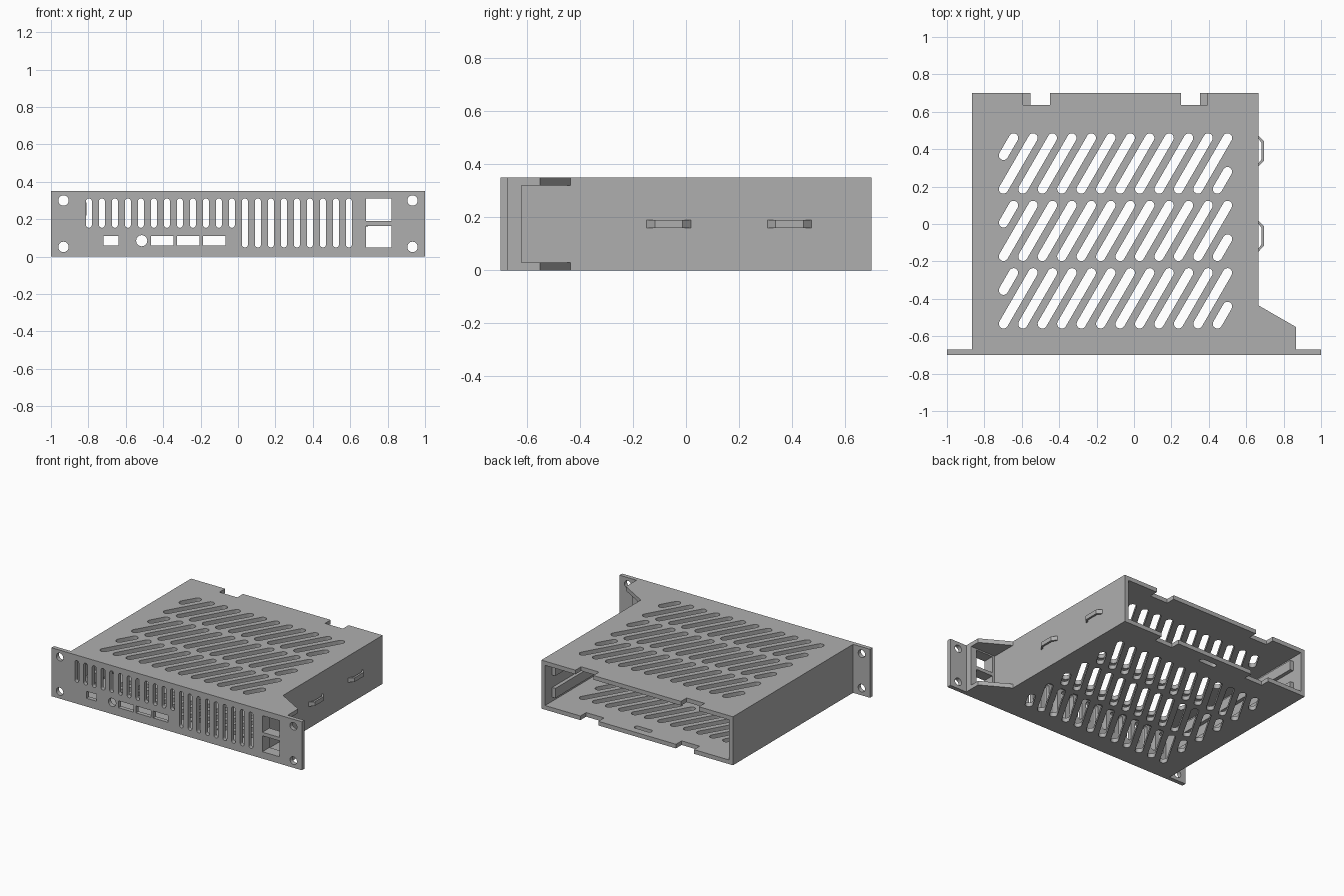
import bpy, bmesh, math
from mathutils import Vector, Matrix

cube = bpy.data.objects.get("Cube")
if cube:
    bpy.data.objects.remove(cube, do_unlink=True)

grey = bpy.data.materials.new("light grey")
grey.use_nodes = True
COLOUR = (0.43, 0.43, 0.43, 1)
grey.diffuse_color = COLOUR
grey.node_tree.nodes["Principled BSDF"].inputs["Base Color"].default_value = COLOUR

T = 0.03                      # sheet thickness
LEFT, RIGHT = 0.665, -0.865   # outer faces of the side walls
BACK, FRONT, H = 0.7, -0.7, 0.35
MID = (LEFT + RIGHT) / 2


def rect(x0, x1, y0, y1):
    return [(x0, y0), (x1, y0), (x1, y1), (x0, y1)]


def slot(a, b, r, n=8):
    """Round-ended slot between two centres; a circle when they coincide."""
    a, b = Vector(a), Vector(b)
    d = b - a
    ang = math.atan2(d.y, d.x)
    pts = []
    for c, start in ((b, ang - math.pi / 2), (a, ang + math.pi / 2)):
        for i in range(n + 1 if d.length else n):
            t = start + math.pi * i / n
            pts.append((c.x + r * math.cos(t), c.y + r * math.sin(t)))
    return pts


def plate(name, outlines, thick, matrix):
    """Sheet cut from one outer outline and any number of holes."""
    curve = bpy.data.curves.new(name, 'CURVE')
    curve.dimensions, curve.fill_mode = '2D', 'BOTH'
    curve.extrude = thick / 2
    for pts in outlines:
        s = curve.splines.new('POLY')
        s.points.add(len(pts) - 1)
        for p, (x, y) in zip(s.points, pts):
            p.co = (x, y, 0, 1)
        s.use_cyclic_u = True
    temp = bpy.data.objects.new(name + "_outline", curve)
    bpy.context.collection.objects.link(temp)
    deps = bpy.context.evaluated_depsgraph_get()
    mesh = bpy.data.meshes.new_from_object(temp.evaluated_get(deps))
    bpy.data.objects.remove(temp, do_unlink=True)
    bpy.data.curves.remove(curve)
    finish(name, mesh, matrix)


def finish(name, mesh, matrix):
    bm = bmesh.new()
    bm.from_mesh(mesh)
    bmesh.ops.remove_doubles(bm, verts=bm.verts, dist=1e-5)
    bmesh.ops.transform(bm, matrix=matrix, verts=bm.verts)
    bmesh.ops.recalc_face_normals(bm, faces=bm.faces)
    bm.to_mesh(mesh)
    bm.free()
    mesh.name = name
    mesh.materials.clear()
    mesh.materials.append(grey)
    mesh.polygons.foreach_set("use_smooth", [True] * len(mesh.polygons))
    mesh.set_sharp_from_angle(angle=math.radians(30))
    bpy.context.collection.objects.link(bpy.data.objects.new(name, mesh))


def box(name, x0, x1, y0, y1, z0, z1):
    plate(name, [rect(x0, x1, y0, y1)], z1 - z0,
          Matrix.Translation((0, 0, (z0 + z1) / 2)))


def upright(y):
    return Matrix.Translation((0, y, 0)) @ Matrix.Rotation(math.pi / 2, 4, 'X')


# Front panel: mounting holes, vents, port openings and two jack openings
jacks = [rect(0.685, 0.82, z0, z1) for z0, z1 in ((0.05, 0.165), (0.19, 0.31))]
holes = [slot((x, z), (x, z), 0.028) for x in (-0.933, 0.933) for z in (0.052, 0.3)]
for i in range(21):
    x = -0.797 + 0.0695 * i
    holes.append(slot((x, 0.17 if i < 12 else 0.065), (x, 0.295), 0.016))
holes.append(rect(-0.72, -0.64, 0.06, 0.11))
holes.append(slot((-0.515, 0.085), (-0.515, 0.085), 0.03))
holes += [rect(x, x + 0.12, 0.06, 0.11) for x in (-0.465, -0.325, -0.187)]
plate("front_panel", [rect(-1, 1, 0, H)] + holes + jacks, T, upright(FRONT + T / 2))

# Jack frame behind the panel
plate("jack_frame", [rect(LEFT - T, 0.865, T, H - T)] + jacks, 0.05,
      upright(FRONT + T + 0.025))

# Slanted vents shared by the top and bottom sheets
STEP, RUN, RISE = 0.104, 0.158, 0.273
vents = []
for row in range(3):
    y = 0.187 - 0.3605 * row
    for k in range(-1, 12):
        x = -0.698 + STEP * k
        lo, hi = 0.0, 1.0
        if k < 0:
            lo = STEP / RUN
        if k > 10:
            hi = 1 - STEP / RUN
        vents.append(slot((x + RUN * lo, y + RISE * lo),
                          (x + RUN * hi, y + RISE * hi), 0.025))


def sheet_outline(inner, outer):
    """Sheet with two rear notches and the angled front corner."""
    pts = [(RIGHT, FRONT + T), (0.865, FRONT + T), (0.865, -0.55),
           (LEFT, -0.435), (LEFT, BACK)]
    for a, b in ((outer, inner), (-inner, -outer)):
        pts += [(MID + a, BACK), (MID + a, 0.635), (MID + b, 0.635), (MID + b, BACK)]
    return pts + [(RIGHT, BACK)]


plate("top_sheet", [sheet_outline(0.35, 0.493)] + vents, T,
      Matrix.Translation((0, 0, H - T / 2)))
rear_slot = slot((MID - 0.05, 0.63), (MID + 0.05, 0.63), 0.018)
plate("bottom_sheet", [sheet_outline(0.31, 0.453), rear_slot] + vents, T,
      Matrix.Translation((0, 0, T / 2)))

# Side walls with two inner rails each
for name, x, inward in (("left", LEFT, -1), ("right", RIGHT, 1)):
    inner, rail = x + inward * T, x + inward * 0.056
    box(name + "_wall", min(x, inner), max(x, inner), FRONT + T, BACK, T, H - T)
    for level, z in (("lower", 0.06), ("upper", 0.22)):
        box(f"{name}_{level}_rail", min(inner, rail), max(inner, rail),
            -0.55, 0.62, z, z + 0.07)

# Cable loops on the left wall
for name, y in (("front", -0.065), ("rear", 0.39)):
    strap = []
    for half_base, half_top, out in ((0.083, 0.052, 0.03), (0.067, 0.045, 0.016)):
        side = [(LEFT, y - half_base), (LEFT + out, y - half_top),
                (LEFT + out, y + half_top), (LEFT, y + half_base)]
        strap += side if not strap else side[::-1]
    plate(name + "_cable_loop", [strap], T, Matrix.Translation((0, 0, 0.175)))
